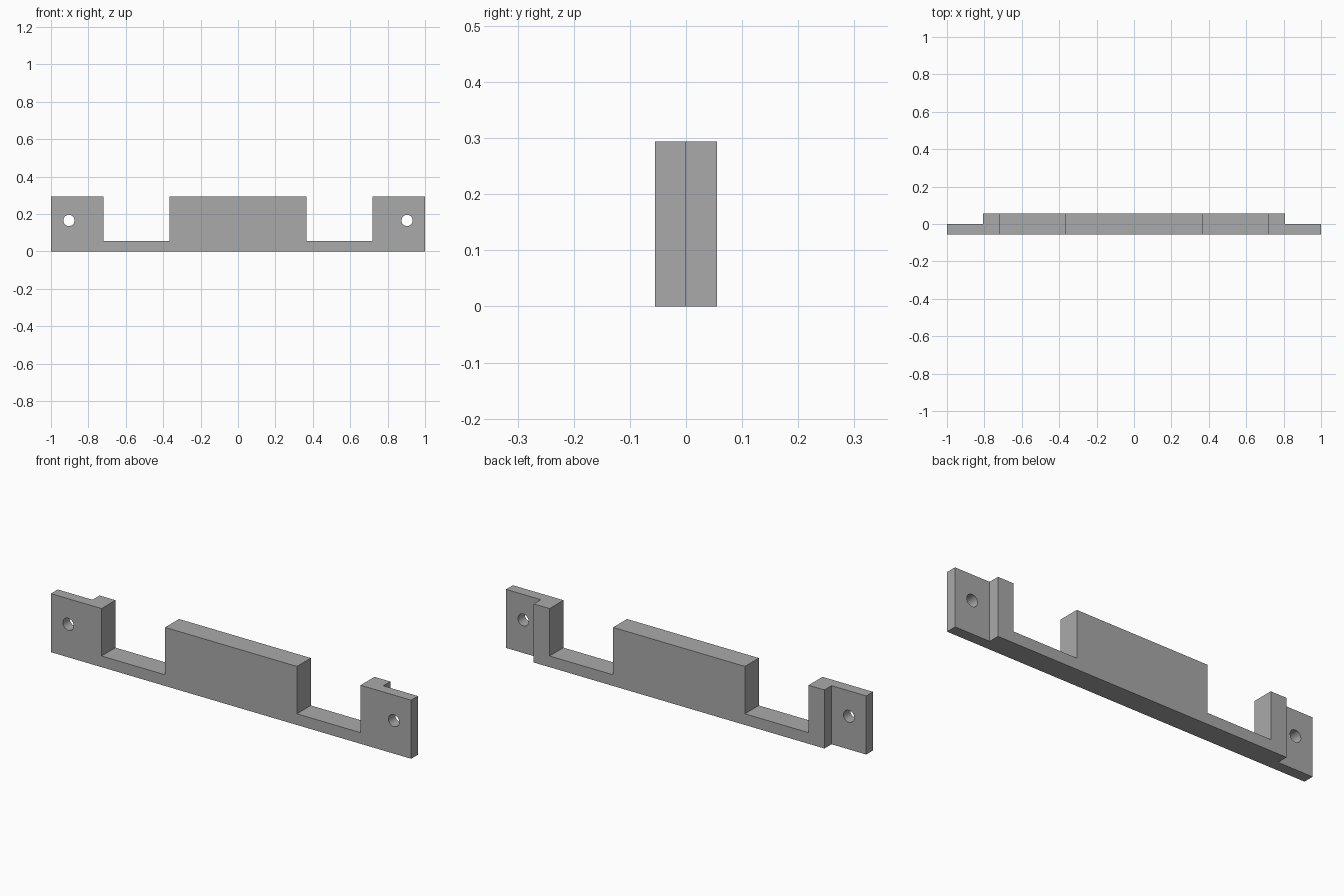
import bpy
import bmesh
import math

cube = bpy.data.objects.get("Cube")
if cube:
    bpy.data.objects.remove(cube, do_unlink=True)

HEIGHT = 0.294
DEPTH = 0.055       # half the thickness
RAIL = 0.056        # height of the low rail
STEP = 0.807        # where the thin end tabs begin

grey = bpy.data.materials.new("plain grey")
grey.use_nodes = True
colour = (0.4, 0.4, 0.4, 1)
grey.diffuse_color = colour
grey.node_tree.nodes["Principled BSDF"].inputs["Base Color"].default_value = colour


def add_object(name, bm):
    bmesh.ops.recalc_face_normals(bm, faces=bm.faces)
    mesh = bpy.data.meshes.new(name)
    bm.to_mesh(mesh)
    bm.free()
    mesh.materials.append(grey)
    obj = bpy.data.objects.new(name, mesh)
    bpy.context.collection.objects.link(obj)
    return obj


def extrude_profile(name, points, y0, y1):
    """Prism from an x-z outline between two depths."""
    bm = bmesh.new()
    face = bm.faces.new([bm.verts.new((x, y0, z)) for x, z in points])
    result = bmesh.ops.extrude_face_region(bm, geom=[face])
    verts = [v for v in result["geom"] if isinstance(v, bmesh.types.BMVert)]
    bmesh.ops.translate(bm, verts=verts, vec=(0, y1 - y0, 0))
    return add_object(name, bm)


def cut(target, cutter):
    mod = target.modifiers.new("cut", "BOOLEAN")
    mod.operation = "DIFFERENCE"
    mod.solver = "EXACT"
    mod.object = cutter
    bpy.context.view_layer.objects.active = target
    bpy.ops.object.modifier_apply(modifier=mod.name)
    bpy.data.objects.remove(cutter, do_unlink=True)


# Bracket outline: left half mirrored to the right
half = [(-1, 0), (-1, HEIGHT), (-0.719, HEIGHT), (-0.719, RAIL),
        (-0.366, RAIL), (-0.366, HEIGHT)]
outline = half + [(-x, z) for x, z in reversed(half)]
bracket = extrude_profile("mounting_bracket", outline, -DEPTH, DEPTH)

for side in (-1, 1):
    # Thin end tab: remove the rear half
    box = [(side * x, z) for x, z in
           ((STEP, -0.1), (1.1, -0.1), (1.1, 0.4), (STEP, 0.4))]
    cut(bracket, extrude_profile("tab_cutter", box, -0.001, 0.1))

    # Round screw hole
    ring = [(side * 0.904 + 0.03 * math.cos(math.tau * i / 32),
             0.166 + 0.03 * math.sin(math.tau * i / 32)) for i in range(32)]
    cut(bracket, extrude_profile("hole_cutter", ring, -0.1, 0.1))

# Smooth hole walls, sharp corners
bpy.ops.object.select_all(action="DESELECT")
bracket.select_set(True)
bpy.context.view_layer.objects.active = bracket
bpy.ops.object.shade_smooth_by_angle(angle=math.radians(30))
